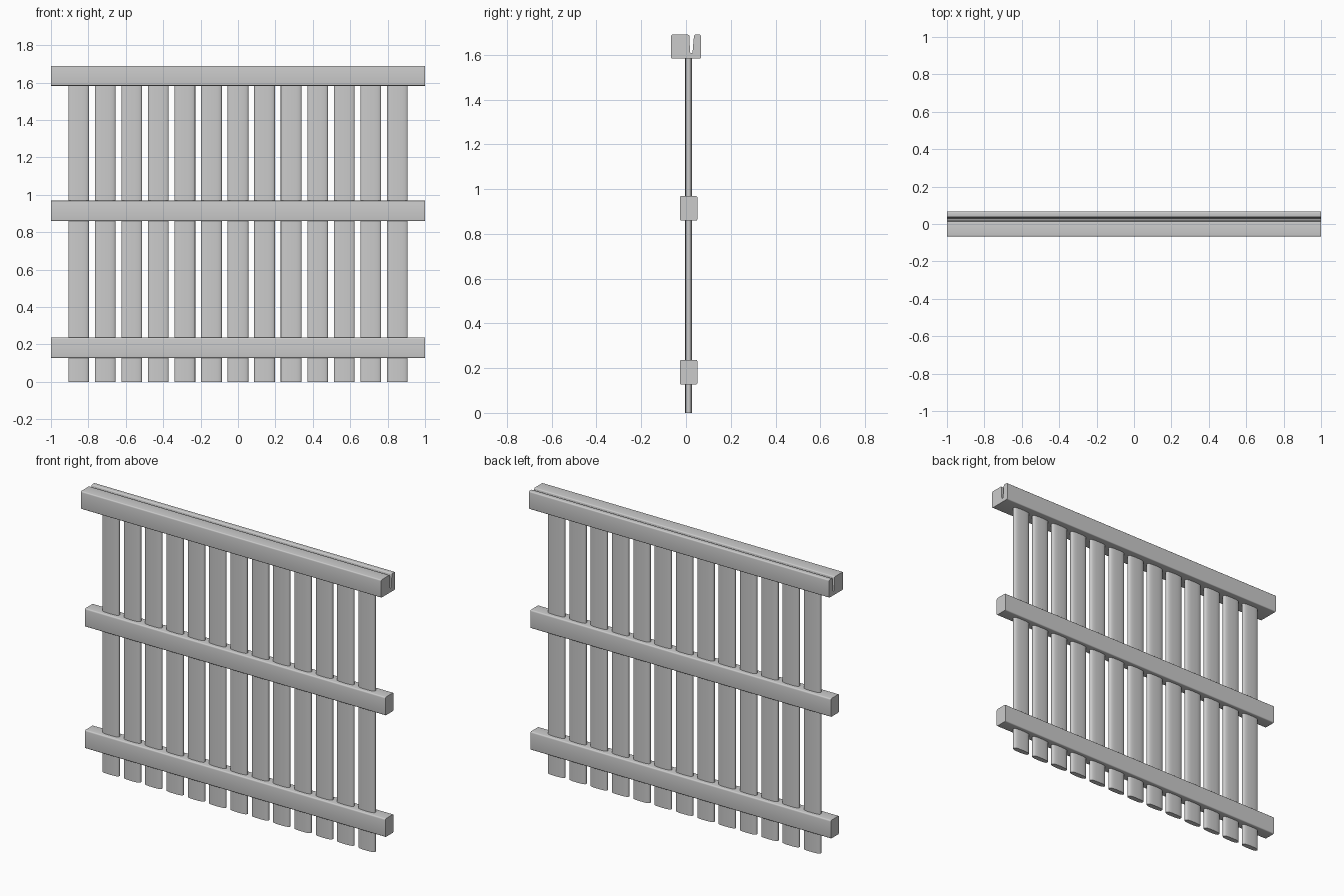
import bpy, bmesh, math
from mathutils import Vector

if "Cube" in bpy.data.objects:
    bpy.data.objects.remove(bpy.data.objects["Cube"])


def rounded(points, radius, steps=3):
    """Round every corner of a closed 2D profile."""
    pts = [Vector(p) for p in points]
    out = []
    for i, p in enumerate(pts):
        to_prev, to_next = pts[i - 1] - p, pts[(i + 1) % len(pts)] - p
        a = p + to_prev.normalized() * min(radius, to_prev.length * 0.4)
        b = p + to_next.normalized() * min(radius, to_next.length * 0.4)
        for k in range(steps + 1):
            t = k / steps
            out.append(a * (1 - t) ** 2 + p * 2 * t * (1 - t) + b * t * t)
    return out


def extrude(name, outline, direction):
    """Extrude a closed 3D outline into a capped solid."""
    bm = bmesh.new()
    face = bm.faces.new([bm.verts.new(v) for v in outline])
    res = bmesh.ops.extrude_face_region(bm, geom=[face], use_keep_orig=True)
    verts = [g for g in res["geom"] if isinstance(g, bmesh.types.BMVert)]
    bmesh.ops.translate(bm, verts=verts, vec=direction)
    bmesh.ops.recalc_face_normals(bm, faces=bm.faces)
    mesh = bpy.data.meshes.new(name)
    bm.to_mesh(mesh)
    bm.free()
    obj = bpy.data.objects.new(name, mesh)
    bpy.context.collection.objects.link(obj)
    bpy.ops.object.select_all(action="DESELECT")
    obj.select_set(True)
    bpy.context.view_layer.objects.active = obj
    bpy.ops.object.shade_smooth_by_angle(angle=math.radians(40))
    return obj


def rail(name, profile, radius):
    outline = [(-1, p.x, p.y) for p in rounded(profile, radius)]
    return extrude(name, outline, (2, 0, 0))


# Lower and middle rails
Y0, Y1 = -0.027, 0.051
for name, z0, z1 in (("bottom_rail", 0.127, 0.237), ("middle_rail", 0.859, 0.969)):
    rail(name, [(Y0, z0), (Y1, z0), (Y1, z1), (Y0, z1)], 0.008)

# Top rail with a tapered groove along its length
rail("top_rail", [(-0.067, 1.583), (0.067, 1.583), (0.067, 1.69), (0.036, 1.69),
                  (0.029, 1.607), (0.018, 1.607), (0.015, 1.69), (-0.067, 1.69)], 0.007)

# Thirteen slats with a flattened oval section
COUNT, PITCH, WIDTH, DEPTH, YC = 13, 0.142, 0.111, 0.031, 0.012
for i in range(COUNT):
    x = (i - (COUNT - 1) / 2) * PITCH
    outline = []
    for k in range(28):
        a = math.tau * k / 28
        c, s = math.cos(a), math.sin(a)
        outline.append((x + math.copysign(abs(c) ** 0.7, c) * WIDTH / 2,
                        YC + math.copysign(abs(s) ** 0.7, s) * DEPTH / 2, 0))
    extrude(f"slat_{i + 1}", outline, (0, 0, 1.595))
